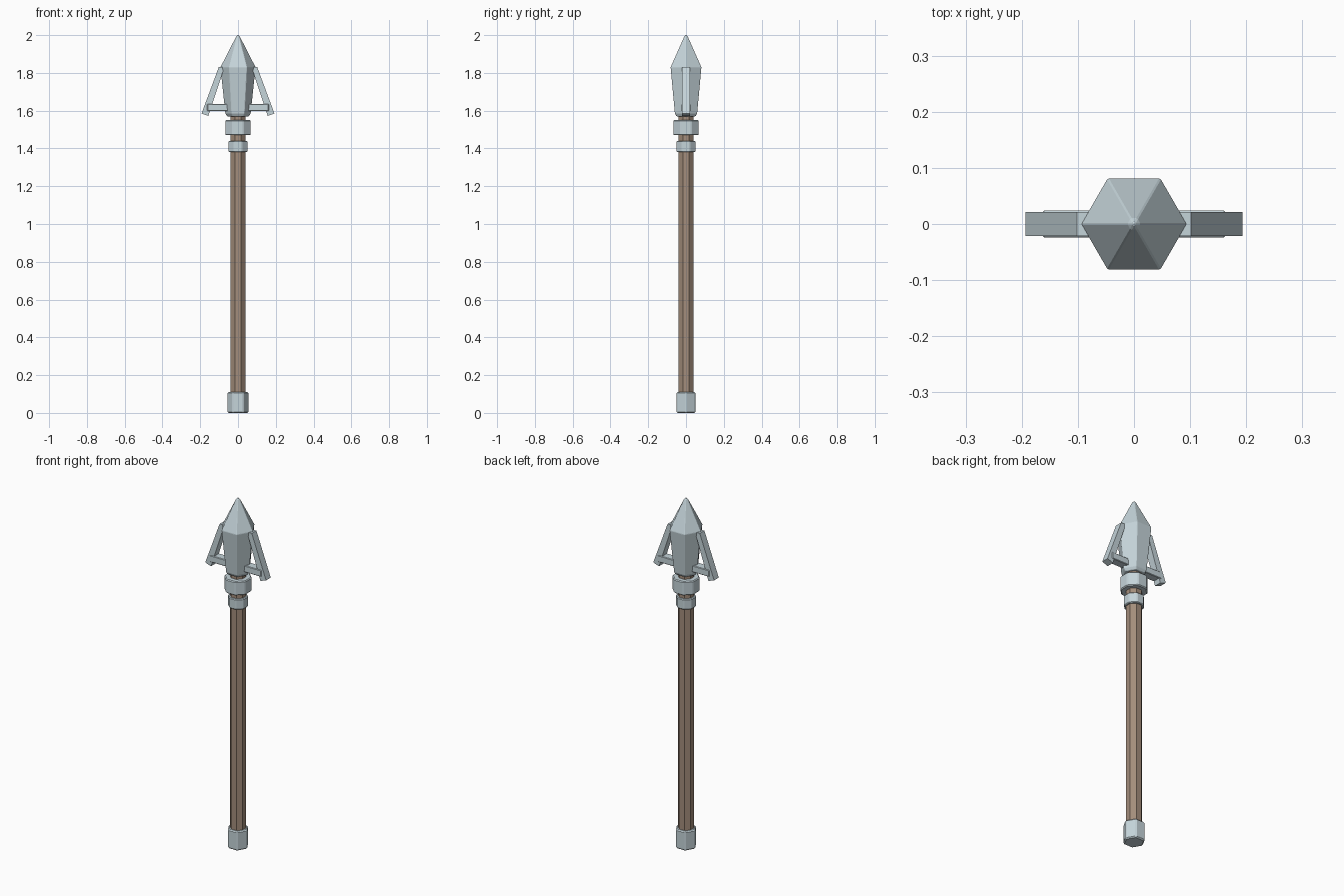
import bpy, bmesh, math

cube = bpy.data.objects.get("Cube")
if cube:
    bpy.data.objects.remove(cube, do_unlink=True)


def make_material(name, color):
    mat = bpy.data.materials.new(name)
    mat.use_nodes = True
    mat.diffuse_color = color
    mat.node_tree.nodes["Principled BSDF"].inputs["Base Color"].default_value = color
    return mat


steel = make_material("pale steel", (0.56, 0.66, 0.70, 1))
wood = make_material("brown wood", (0.37, 0.27, 0.20, 1))


def finish(name, bm, mat, bevel):
    bmesh.ops.recalc_face_normals(bm, faces=bm.faces)
    mesh = bpy.data.meshes.new(name)
    bm.to_mesh(mesh)
    bm.free()
    mesh.materials.append(mat)
    obj = bpy.data.objects.new(name, mesh)
    bpy.context.collection.objects.link(obj)
    if bevel:
        mod = obj.modifiers.new("Bevel", "BEVEL")
        mod.width = bevel
        mod.segments = 1
        mod.limit_method = "ANGLE"
        mod.angle_limit = math.radians(20)
    return obj


def lathe(name, profile, sides, turn, mat, bevel=0):
    """Faceted solid from (radius, height) rings, capped at both ends."""
    bm = bmesh.new()
    rings = []
    for r, z in profile:
        angles = [turn + math.tau * i / sides for i in range(sides)]
        rings.append([bm.verts.new((r * math.cos(a), r * math.sin(a), z)) for a in angles])
    for low, high in zip(rings, rings[1:]):
        for i in range(sides):
            j = (i + 1) % sides
            bm.faces.new((low[i], low[j], high[j], high[i]))
    bm.faces.new(rings[0])
    bm.faces.new(rings[-1])
    return finish(name, bm, mat, bevel)


def plate(name, outline, depth, mat, bevel=0):
    """Flat outline in x and z, given thickness along y."""
    bm = bmesh.new()
    front = [bm.verts.new((x, -depth, z)) for x, z in outline]
    back = [bm.verts.new((x, depth, z)) for x, z in outline]
    bm.faces.new(front)
    bm.faces.new(back)
    for i in range(len(front)):
        j = (i + 1) % len(front)
        bm.faces.new((front[i], front[j], back[j], back[i]))
    return finish(name, bm, mat, bevel)


EIGHTH = math.pi / 8

# Shaft in three butted lengths
for name, z0, z1 in (("shaft_lower", 0.01, 0.43), ("shaft_middle", 0.43, 0.685),
                     ("shaft_upper", 0.685, 1.60)):
    lathe(name, [(0.042, z0), (0.042, z1)], 8, EIGHTH, wood)

# Metal fittings along the shaft
lathe("butt_cap", [(0.058, 0), (0.058, 0.11)], 6, 0, steel, 0.006)
lathe("lower_collar", [(0.054, 1.38), (0.054, 1.44)], 8, EIGHTH, steel, 0.004)
lathe("upper_collar", [(0.073, 1.47), (0.073, 1.55)], 8, EIGHTH, steel, 0.005)

# Six-sided spear head
lathe("spear_head", [(0.058, 1.57), (0.068, 1.585), (0.094, 1.83), (0.012, 1.99), (0.003, 2.0)],
      6, 0, steel, 0.004)

# Mirrored barbs and the struts that hold them
for side, sign in (("left", 1), ("right", -1)):
    barb = [(0.072, 1.83), (0.102, 1.83), (0.193, 1.585), (0.157, 1.572)]
    plate(side + "_barb", [(sign * x, z) for x, z in barb], 0.021, steel)
    strut = [(0.05, 1.597), (0.163, 1.597), (0.163, 1.635), (0.05, 1.635)]
    plate(side + "_strut", [(sign * x, z) for x, z in strut], 0.024, steel, 0.003)
